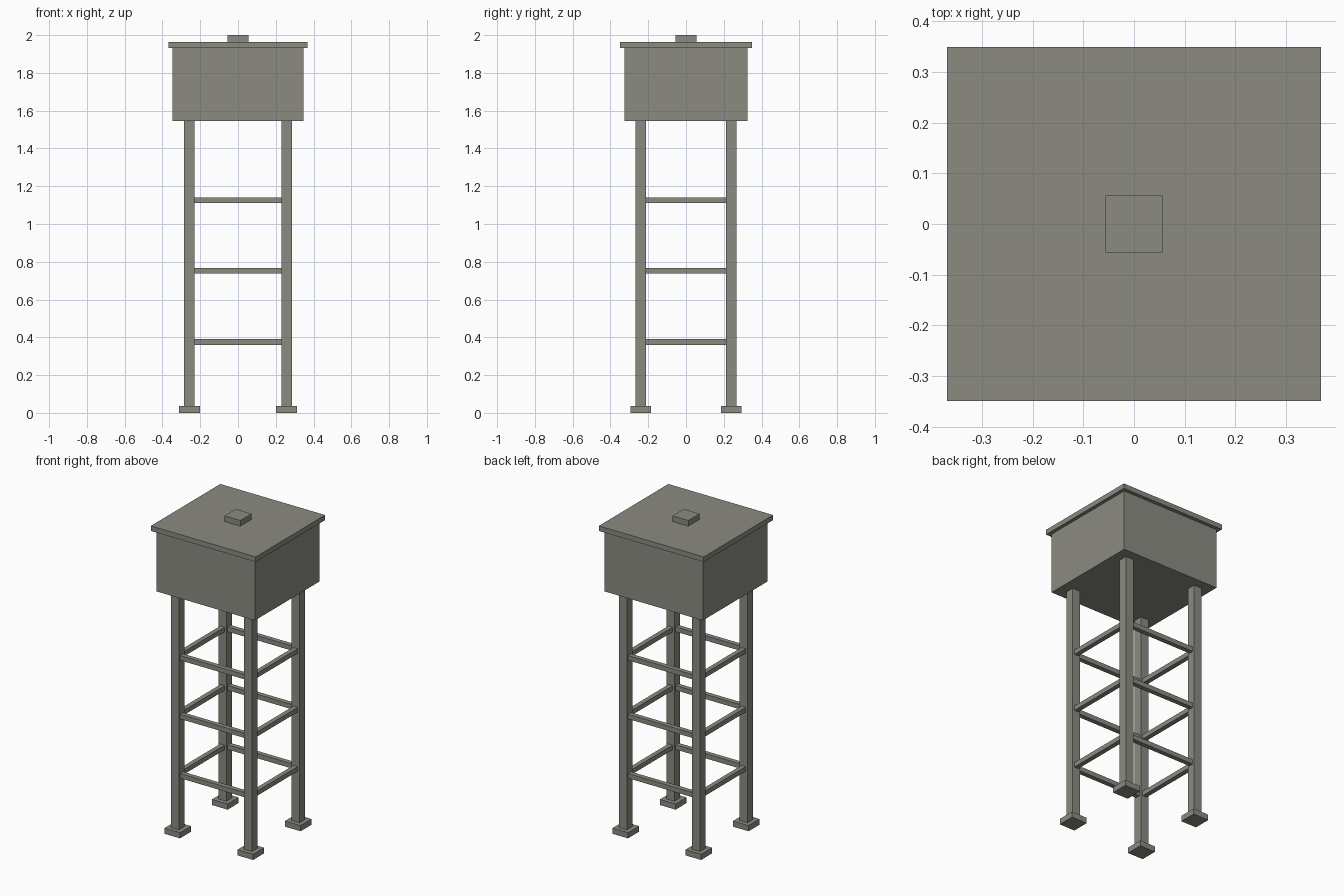
import bpy

if "Cube" in bpy.data.objects:
    bpy.data.objects.remove(bpy.data.objects["Cube"])

concrete = bpy.data.materials.new("grey concrete")
concrete.diffuse_color = (0.26, 0.26, 0.225, 1)
concrete.use_nodes = True
concrete.node_tree.nodes["Principled BSDF"].inputs["Base Color"].default_value = concrete.diffuse_color


def box(name, x, y, z):
    """Box from (min, max) ranges on each axis."""
    verts = [(a, b, c) for a in x for b in y for c in z]
    faces = [(0, 1, 3, 2), (4, 6, 7, 5), (0, 4, 5, 1),
             (2, 3, 7, 6), (0, 2, 6, 4), (1, 5, 7, 3)]
    mesh = bpy.data.meshes.new(name)
    mesh.from_pydata(verts, [], faces)
    mesh.materials.append(concrete)
    obj = bpy.data.objects.new(name, mesh)
    bpy.context.collection.objects.link(obj)
    return obj


def span(centre, size):
    return (centre - size / 2, centre + size / 2)


LEG_X, LEG_Y, LEG = 0.257, 0.239, 0.056
BRACE = 0.03

# Legs with square footings
for sx, xs in ((-1, "left"), (1, "right")):
    for sy, ys in ((-1, "front"), (1, "back")):
        x, y = sx * LEG_X, sy * LEG_Y
        box(f"{ys}_{xs}_leg", span(x, LEG), span(y, LEG), (0, 1.545))
        box(f"{ys}_{xs}_footing", span(x, 0.11), span(y, 0.11), (0, 0.036))

# Three rings of horizontal braces between the legs
for i, z in enumerate((0.375, 0.752, 1.125), 1):
    for s, a, b in ((-1, "front", "left"), (1, "back", "right")):
        box(f"{a}_brace_{i}", span(0, 2 * LEG_X - LEG),
            span(s * LEG_Y, BRACE), span(z, BRACE))
        box(f"{b}_brace_{i}", span(s * LEG_X, BRACE),
            span(0, 2 * LEG_Y - LEG), span(z, BRACE))

# Tank, overhanging lid and hatch
box("tank", span(0, 0.694), span(0, 0.652), (1.545, 1.932))
box("lid", span(0, 0.738), span(0, 0.698), (1.932, 1.964))
box("hatch", span(0, 0.112), span(0, 0.112), (1.964, 2.0))
